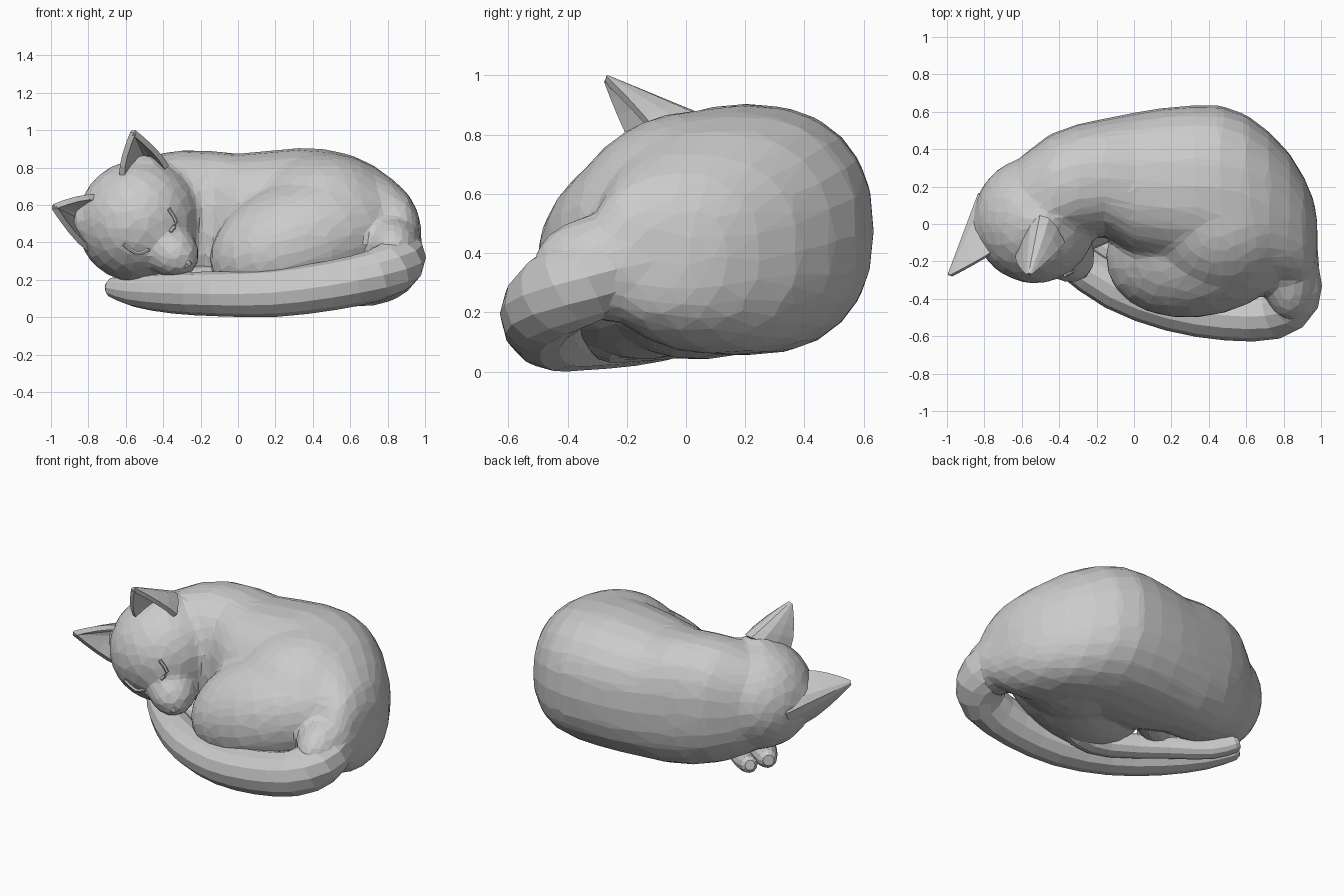
import bpy, bmesh
from math import sin, cos, pi, sqrt
from mathutils import Vector, Matrix

if "Cube" in bpy.data.objects:
    bpy.data.objects.remove(bpy.data.objects["Cube"])


def link(name, bm):
    me = bpy.data.meshes.new(name)
    bm.to_mesh(me)
    bm.free()
    ob = bpy.data.objects.new(name, me)
    bpy.context.collection.objects.link(ob)
    return ob


def finish(name, bm):
    bmesh.ops.recalc_face_normals(bm, faces=bm.faces)
    return link(name, bm)


def loft(name, rings):
    bm = bmesh.new()
    rows = [[bm.verts.new(p) for p in r] for r in rings]
    n = len(rows[0])
    for a, b in zip(rows, rows[1:]):
        for i in range(n):
            j = (i + 1) % n
            bm.faces.new((a[i], a[j], b[j], b[i]))
    bm.faces.new(rows[0])
    bm.faces.new(rows[-1])
    return finish(name, bm)


def spline(pts, steps):
    # Catmull-Rom through points of any dimension
    pts = [Vector(p) for p in pts]
    p = [pts[0] * 2 - pts[1]] + pts + [pts[-1] * 2 - pts[-2]]
    out = []
    for k in range(1, len(p) - 2):
        a, b, c, d = p[k - 1:k + 3]
        for s in range(steps):
            t = s / steps
            out.append((b * 2 + (c - a) * t + (a * 2 - b * 5 + c * 4 - d) * t**2
                        + (b * 3 - a - c * 3 + d) * t**3) / 2)
    return out + [pts[-1]]


def tube(name, pts, sides=12, steps=2):
    # pts are (x, y, z, radius); the last ring is followed by a rounded end
    path = spline(pts, steps)
    rings = []
    for i, p in enumerate(path):
        d = (path[min(i + 1, len(path) - 1)] - path[max(i - 1, 0)]).to_3d().normalized()
        side = d.cross(Vector((0, 0, 1))).normalized()
        up = side.cross(d)

        def ring(c, r):
            return [c + (side * cos(2 * pi * k / sides) + up * sin(2 * pi * k / sides)) * r
                    for k in range(sides)]
        rings.append(ring(p.to_3d(), p[3]))
    rings.append(ring(p.to_3d() + d * p[3] * .5, p[3] * .6))
    return loft(name, rings)


def ellipsoid(name, centre, half, along=(1, 0, 0), u=24, v=16):
    bm = bmesh.new()
    bmesh.ops.create_uvsphere(bm, u_segments=u, v_segments=v, radius=1)
    rot = Vector(along).to_track_quat('X', 'Z').to_matrix().to_4x4()
    bm.transform(Matrix.Translation(centre) @ rot @ Matrix.Diagonal((*half, 1)))
    return finish(name, bm)


def fuse(name, parts):
    # melts overlapping parts into one low-poly skin
    bm = bmesh.new()
    for ob in parts:
        bm.from_mesh(ob.data)
        bpy.data.objects.remove(ob)
    ob = link(name, bm)
    m = ob.modifiers.new("skin", 'REMESH')
    m.mode = 'VOXEL'
    m.voxel_size = .022
    m = ob.modifiers.new("soften", 'SMOOTH')
    m.factor = .5
    m.iterations = 8
    m = ob.modifiers.new("reduce", 'DECIMATE')
    m.ratio = .06
    return ob


def ear(name, a, b, back, tip):
    # hollow shell: arcs from edge a round the back to edge b, narrowing to the tip
    a, b, back, tip = map(Vector, (a, b, back, tip))
    mid = (a + b) / 2
    bm = bmesh.new()
    rows = []
    for t in (0, .25, .5, .75, .9, .98):
        rows.append([bm.verts.new(mid.lerp(tip, t) + (a.lerp(b, s / 6) - mid) * (1 - t**1.4)
                                  + (back - mid) * sin(pi * s / 6) * (1 - t))
                     for s in range(7)])
    for r, q in zip(rows, rows[1:]):
        for i in range(6):
            bm.faces.new((r[i], r[i + 1], q[i + 1], q[i]))
    ob = finish(name, bm)
    m = ob.modifiers.new("thickness", 'SOLIDIFY')
    m.thickness = .03
    m.offset = 0
    return ob


# trunk: rounded sections across x (x, y min, y max, z min, z max)
sections = [
    (-.80, .00, .14, .42, .60), (-.70, -.10, .26, .28, .72), (-.58, -.14, .38, .19, .81),
    (-.45, -.12, .48, .13, .87), (-.30, -.08, .535, .09, .895), (-.15, -.07, .565, .07, .89),
    (0, -.17, .595, .06, .875), (.15, -.2, .62, .055, .89), (.32, -.22, .635, .055, .905),
    (.46, -.25, .635, .055, .90), (.60, -.28, .585, .055, .87), (.72, -.30, .495, .06, .815),
    (.83, -.32, .38, .09, .735), (.91, -.32, .25, .14, .66), (.96, -.28, .13, .2, .57),
    (.98, -.2, .02, .28, .48)]


def power(v):
    return abs(v) ** .86 * (1 if v > 0 else -1)


trunk = loft("trunk", [[Vector((x, (y0 + y1) / 2 + (y1 - y0) / 2 * power(cos(2 * pi * k / 24)),
                                (z0 + z1) / 2 + (z1 - z0) / 2 * power(sin(2 * pi * k / 24))))
                        for k in range(24)] for x, y0, y1, z0, z1 in sections])

# body: trunk, haunch, hip, tail root and head melted together
HEAD, R = Vector((-.53, .02, .515)), .34
fuse("body", [
    trunk,
    ellipsoid("haunch", (.38, -.11, .41), (.56, .38, .345), (.9, .25, .30)),
    ellipsoid("hip", (.47, .04, .46), (.44, .45, .42)),
    ellipsoid("tail_root", (.825, -.20, .355), (.165, .32, .19), (1, .05, 0)),
    ellipsoid("skull", HEAD, (.335, R, .325), (.7, 0, .55)),
    ellipsoid("muzzle", (-.375, -.145, .37), (.20, .15, .14), (.55, -.55, -.5)),
    ellipsoid("left_ear_root", (-.79, .05, .51), (.17, .07, .12), (.4, 1, 0)),
    ellipsoid("right_ear_root", (-.50, .0, .79), (.11, .11, .08))])

# folded legs: hind foot tucked inside the tail, front leg under the chin
tube("hind_foot", [(.42, -.22, .2, .1), (.2, -.26, .13, .09), (0, -.22, .11, .08),
                   (-.3, -.03, .11, .065), (-.5, .12, .11, .06), (-.60, .21, .14, .05)])
tube("front_leg", [(-.05, .05, .2, .09), (-.25, -.06, .19, .08), (-.42, -.06, .2, .07)])

# tail wrapped round the front
tube("tail", [(.80, -.12, .37, .13), (.843, -.27, .345, .15), (.845, -.39, .29, .15),
              (.74, -.48, .225, .138), (.5, -.49, .17, .133), (.2, -.445, .13, .128),
              (-.1, -.34, .125, .12), (-.35, -.17, .13, .11), (-.55, 0, .14, .085),
              (-.67, .12, .16, .055)])

# nose and closed eyes
ellipsoid("nose", (-.272, -.258, .285), (.03, .035, .022), (.6, 0, .5), 8, 6)
for side, line in (("left", [(-.61, .39), (-.54, .34), (-.48, .36)]),
                   ("right", [(-.37, .58), (-.33, .51), (-.36, .46)])):
    tube(side + "_eyelid", [(x, HEAD.y - sqrt(R * R - (x - HEAD.x)**2 - (z - HEAD.z)**2), z, .011)
                            for x, z in line], 6)

# ears
ear("left_ear", (-.74, -.14, .64), (-.79, -.08, .36), (-.82, .16, .51), (-.985, -.28, .59))
ear("right_ear", (-.62, -.17, .75), (-.38, -.10, .80), (-.50, .04, .86), (-.56, -.275, .99))
